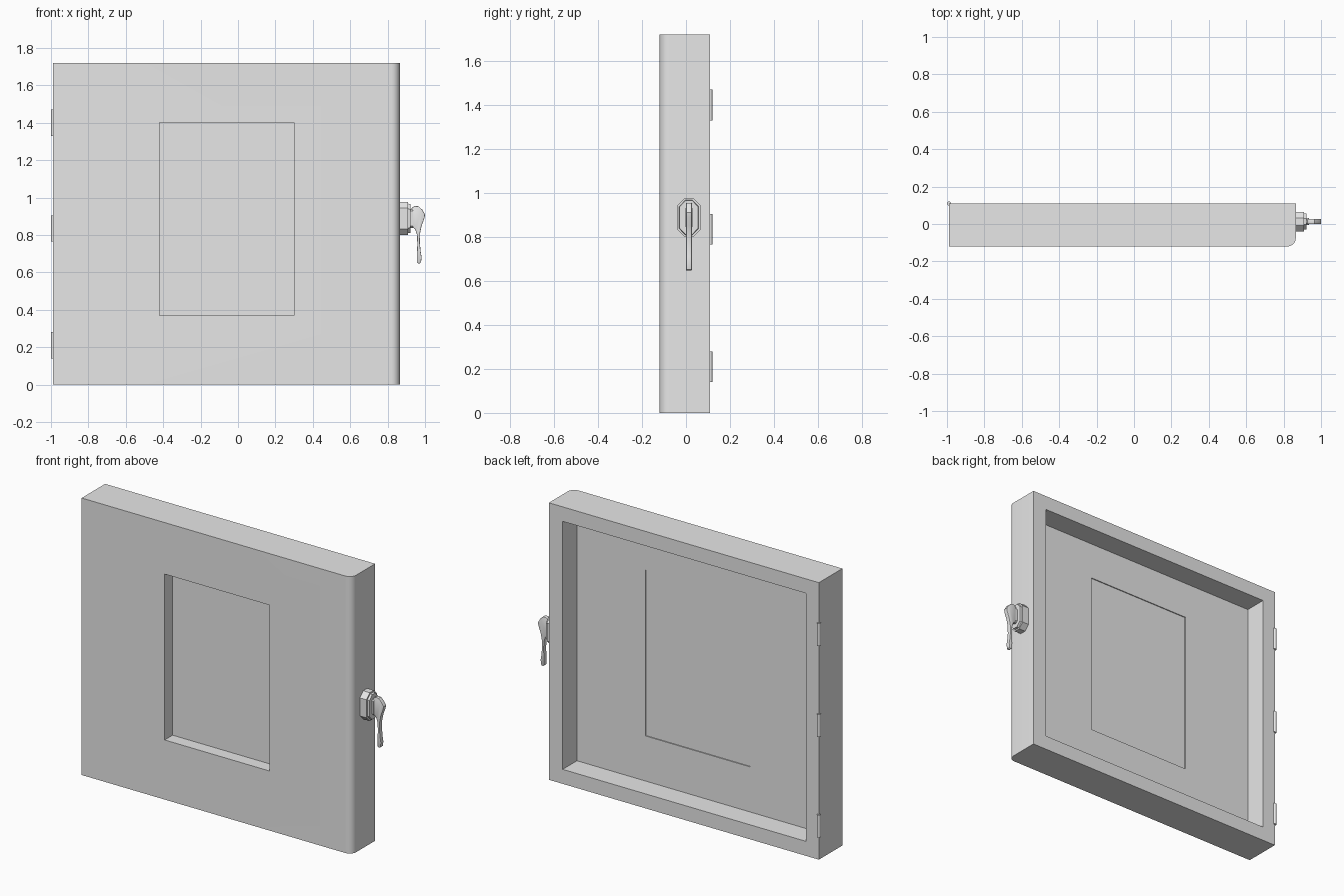
import bpy, bmesh, math
from mathutils import Vector

old = bpy.data.objects.get("Cube")
if old:
    bpy.data.objects.remove(old, do_unlink=True)

grey = bpy.data.materials.new("light grey metal")
grey.use_nodes = True
grey.diffuse_color = (0.8, 0.8, 0.8, 1)
grey.node_tree.nodes["Principled BSDF"].inputs["Base Color"].default_value = (0.8, 0.8, 0.8, 1)


def activate(obj):
    bpy.ops.object.select_all(action='DESELECT')
    obj.select_set(True)
    bpy.context.view_layer.objects.active = obj


def prism(name, points, direction):
    """Extrude a closed outline along a direction."""
    bm = bmesh.new()
    base = bm.faces.new([bm.verts.new(p) for p in points])
    top = bmesh.ops.extrude_face_region(bm, geom=[base])["geom"]
    bmesh.ops.translate(bm, vec=Vector(direction),
                        verts=[v for v in top if isinstance(v, bmesh.types.BMVert)])
    bmesh.ops.recalc_face_normals(bm, faces=bm.faces)
    mesh = bpy.data.meshes.new(name)
    bm.to_mesh(mesh)
    bm.free()
    mesh.materials.append(grey)
    obj = bpy.data.objects.new(name, mesh)
    bpy.context.collection.objects.link(obj)
    return obj


def box(name, x0, x1, y0, y1, z0, z1):
    return prism(name, [(x0, y0, z0), (x1, y0, z0), (x1, y1, z0), (x0, y1, z0)],
                 (0, 0, z1 - z0))


def smooth(obj):
    activate(obj)
    bpy.ops.object.shade_smooth_by_angle(angle=math.radians(35))


def bevel(obj, width, segments):
    activate(obj)
    mod = obj.modifiers.new("soft edges", 'BEVEL')
    mod.width, mod.segments = width, segments
    mod.limit_method = 'ANGLE'
    mod.angle_limit = math.radians(50)
    bpy.ops.object.modifier_apply(modifier=mod.name)


# Door leaf: rounded on the front edge beside the handle
LEFT, RIGHT, FRONT, BACK, HEIGHT, R = -0.99, 0.865, -0.12, 0.11, 1.72, 0.045
outline = [(RIGHT, BACK, 0), (LEFT, BACK, 0), (LEFT, FRONT, 0)]
for i in range(9):
    a = math.pi / 2 * (i / 8 - 1)
    outline.append((RIGHT - R + R * math.cos(a), FRONT + R + R * math.sin(a), 0))
door = prism("door_leaf", outline, (0, 0, HEIGHT))

# Front window recess, hollow back, and shallow step around the pane
window = (-0.42, 0.30)
cutters = [
    box("front_recess_cutter", *window, -0.3, -0.042, 0.37, 1.40),
    box("back_hollow_cutter", -0.90, 0.77, -0.03, 0.3, 0.09, 1.63),
    box("pane_step_cutter", *window, -0.036, 0.2, 0.37, 1.40),
]
for cutter in cutters:
    cutter.hide_render = True
    activate(door)
    mod = door.modifiers.new("cut", 'BOOLEAN')
    mod.operation, mod.object, mod.solver = 'DIFFERENCE', cutter, 'EXACT'
    bpy.ops.object.modifier_apply(modifier=mod.name)
    bpy.data.objects.remove(cutter, do_unlink=True)
smooth(door)

# Hinge barrels on the back corner
for label, z in (("lower", 0.21), ("middle", 0.835), ("upper", 1.40)):
    bpy.ops.mesh.primitive_cylinder_add(vertices=20, radius=0.011, depth=0.14,
                                        location=(-0.989, 0.109, z))
    hinge = bpy.context.object
    hinge.name = label + "_hinge"
    hinge.data.materials.append(grey)
    smooth(hinge)

# Handle base: elongated octagon with a tapered outer rim
CY, CZ = 0.013, 0.888


def octagon(name, x0, x1, w, h, c):
    quarter = [(w, h - c), (w - c, h)]
    half = quarter + [(-y, z) for y, z in reversed(quarter)]
    full = half + [(-y, -z) for y, z in half]
    return prism(name, [(x0, CY + y, CZ + z) for y, z in full], (x1 - x0, 0, 0))


base = octagon("handle_base", 0.86, 0.923, 0.052, 0.088, 0.032)
for v in base.data.vertices:
    if v.co.x > 0.9:
        v.co.y = CY + (v.co.y - CY) * 0.8
        v.co.z = CZ + (v.co.z - CZ) * 0.87
octagon("handle_base_skirt", 0.86, 0.91, 0.052, 0.088, 0.032)
octagon("handle_neck", 0.915, 0.935, 0.018, 0.05, 0.01)

# Lever: curved side profile with a broad head and a hanging grip
profile = [(0.928, 0.945), (0.945, 0.955), (0.966, 0.953), (0.985, 0.935),
           (1.0, 0.91), (0.997, 0.89), (0.982, 0.85), (0.974, 0.81),
           (0.972, 0.76), (0.977, 0.71), (0.982, 0.68), (0.978, 0.652),
           (0.968, 0.645), (0.957, 0.652), (0.956, 0.69), (0.959, 0.75),
           (0.957, 0.80), (0.947, 0.83), (0.928, 0.845)]
lever = prism("handle_lever", [(x, 0.0, z) for x, z in profile], (0, 0.027, 0))
bevel(lever, 0.004, 2)
smooth(lever)
